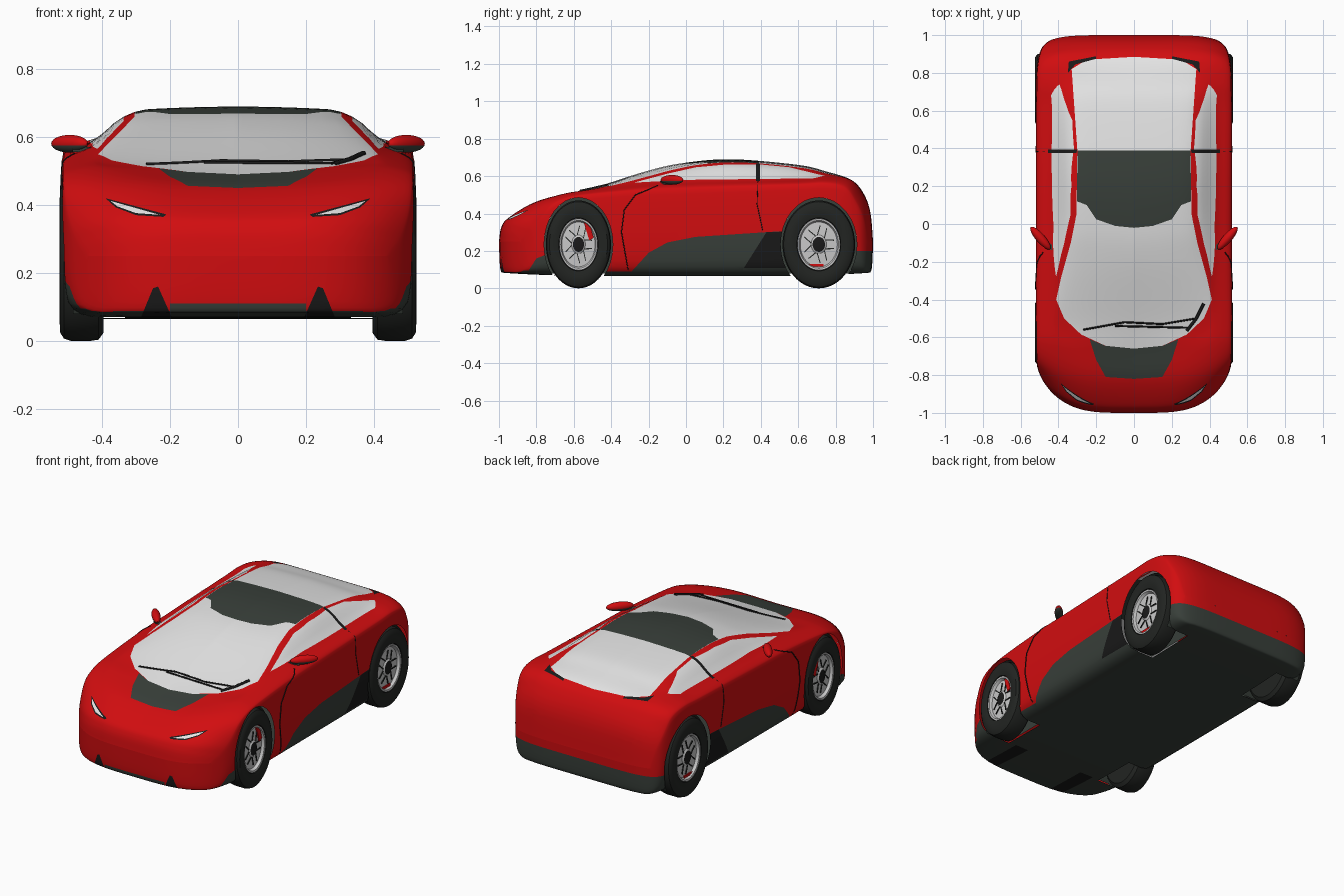
import bpy, bmesh, math
from mathutils import Vector, Matrix
from mathutils.bvhtree import BVHTree

cube = bpy.data.objects.get("Cube")
if cube:
    bpy.data.objects.remove(cube)

COLOURS = {"red_paint": (.64, .004, .005), "dark_trim": (.04, .05, .042), "glass": (.78, .78, .78),
           "black": (.01, .01, .01), "tyre_rubber": (.016, .018, .016), "silver": (.58, .58, .58)}
MATS = []
for mat_name, rgb in COLOURS.items():
    m = bpy.data.materials.new(mat_name)
    m.use_nodes = True
    m.diffuse_color = (*rgb, 1)
    m.node_tree.nodes["Principled BSDF"].inputs["Base Color"].default_value = (*rgb, 1)
    MATS.append(m)
RED, TRIM, GLASS, BLACK, TYRE, SILVER = range(len(MATS))
SIDES = {"left": 1, "right": -1}


def finish(name, bm, angle=35):
    """Turn a bmesh into a smooth-shaded object with sharp edges kept."""
    me = bpy.data.meshes.new(name)
    bm.to_mesh(me)
    bm.free()
    for mat in MATS:
        me.materials.append(mat)
    ob = bpy.data.objects.new(name, me)
    bpy.context.collection.objects.link(ob)
    bpy.ops.object.select_all(action='DESELECT')
    ob.select_set(True)
    bpy.context.view_layer.objects.active = ob
    bpy.ops.object.shade_smooth_by_angle(angle=math.radians(angle))


def catmull(a, b, c, d, t):
    return [.5 * (2*q + (r-p)*t + (2*p-5*q+4*r-s)*t*t + (3*q-p-3*r+s)*t**3)
            for p, q, r, s in zip(a, b, c, d)]


def chaikin(pts):
    out = [pts[0]]
    for p, q in zip(pts, pts[1:]):
        out += [p.lerp(q, .25), p.lerp(q, .75)]
    return out + [pts[-1]]


# Body stations: y, shoulder z, belt z, roof edge x, roof edge z, centre z
TIP = .25
STATIONS = [
    (-1, TIP, TIP, .25, TIP, TIP),
    (-.988, .28, .31, .25, .325, .325),
    (-.95, .33, .37, .25, .38, .375),
    (-.82, .42, .455, .29, .46, .45),
    (-.66, .47, .505, .34, .505, .49),
    (-.5, .495, .53, .4, .53, .535),
    (-.2, .515, .563, .365, .605, .63),
    (0, .52, .573, .335, .652, .672),
    (.25, .53, .58, .325, .678, .69),
    (.6, .545, .585, .335, .65, .66),
    (.75, .55, .592, .34, .615, .625),
    (.88, .52, .572, .33, .582, .582),
    (.945, .45, .5, .32, .51, .515),
    (.985, .37, .4, .3, .41, .41),
    (1, TIP, TIP, .3, TIP, TIP)]


def section(station):
    """Closed ring across the car; floor and width follow the distance from the middle."""
    y, shoulder, belt, roof_x, roof, crown = station
    t = min(abs(y), 1)
    floor = .065 + .02*t**4 + (TIP-.085)*t**300
    w = .52 - .04*t**12 - .04*t**100
    half = [(0, floor), (.32, floor), (w-.03, floor), (w, floor + .3*(shoulder-floor)), (w, shoulder),
            (w-.015, (shoulder+belt)/2), (w-.09, belt), (roof_x, roof),
            (.55*roof_x, crown - .3*(crown-roof)), (0, crown)]
    half = chaikin(chaikin([Vector(p) for p in half]))
    front = .22 * max(0, (-.6-y) / .4) ** 1.5
    rear = .07 * max(0, (y-.8) / .2)
    ring = half + [Vector((-p.x, p.y)) for p in half[-2:0:-1]]
    return [(p.x, y + front*(p.x/.52)**4 - rear*(p.x/.52)**6, p.y) for p in ring]


STEPS = 6
body = bmesh.new()
rings = []
for i in range(len(STATIONS) - 1):
    around = [STATIONS[min(max(n, 0), len(STATIONS)-1)] for n in range(i-1, i+3)]
    for k in range(STEPS):
        rings.append([body.verts.new(p) for p in section(catmull(*around, k/STEPS))])
rings.append([body.verts.new(p) for p in section(STATIONS[-1])])
for r, s in zip(rings, rings[1:]):
    for j in range(len(r)):
        body.faces.new((r[j-1], r[j], s[j], s[j-1]))
bmesh.ops.recalc_face_normals(body, faces=body.faces[:])
surface = BVHTree.FromBMesh(body)
for f in body.faces:
    f.normal_update()
    if f.normal.z < -.6:
        f.material_index = TRIM


def inside(u, v, poly):
    hit = False
    for (a, b), (c, d) in zip(poly, poly[1:] + poly[:1]):
        if (b > v) != (d > v) and u < (c-a)*(v-b)/(d-b) + a:
            hit = not hit
    return hit


def paint(poly, axis, mat, test):
    """Cut an outline projected along an axis into the body, then colour (or remove) what lies inside."""
    i, j = [n for n in range(3) if n != axis]
    for p, q in zip(poly, poly[1:] + poly[:1]):
        lo = [min(p[n], q[n]) for n in (0, 1)]
        hi = [max(p[n], q[n]) for n in (0, 1)]
        geom = set()
        for f in body.faces:
            co = f.verts[0].co
            if not (lo[0]-.2 < co[i] < hi[0]+.2 and lo[1]-.2 < co[j] < hi[1]+.2):
                continue
            us, vs = [v.co[i] for v in f.verts], [v.co[j] for v in f.verts]
            if max(us) >= lo[0] and min(us) <= hi[0] and max(vs) >= lo[1] and min(vs) <= hi[1]:
                geom.update([f], f.edges, f.verts)
        co, no = Vector(), Vector()
        co[i], co[j] = p
        no[i], no[j] = p[1]-q[1], q[0]-p[0]
        if geom:
            bmesh.ops.bisect_plane(body, geom=list(geom), dist=1e-5, plane_co=co, plane_no=no.normalized())
    found = []
    for f in body.faces:
        c = f.calc_center_median()
        if test(c) and inside(c[i], c[j], poly):
            found.append(f)
    if mat is None:
        bmesh.ops.delete(body, geom=found, context='FACES')
    for f in found if mat is not None else []:
        f.material_index = mat


def both(half):
    return half + [(-x, y) for x, y in reversed(half) if x]


def top(c): return c.z > .4
def flank(c): return abs(c.x) > .3
def nose(c): return c.y < -.6
def tail(c): return c.y > .8


# Glasshouse
paint(both([(0, -.66), (.15, -.645), (.28, -.585), (.37, -.5), (.412, -.4), (.385, -.28), (.335, -.1),
            (.305, .05), (.3, .39), (.33, .82), (.25, .87), (0, .885)]), 2, GLASS, top)
paint(both([(0, -.02), (.1, -.01), (.2, .025), (.25, .1), (.301, .12), (.3, .39), (0, .39)]), 2, TRIM, top)
paint(both([(0, -.82), (.15, -.81), (.2, -.72), (.235, -.61), (.15, -.645), (0, -.66)]), 2, TRIM, top)
paint([(-.28, .565), (-.1, .613), (.05, .647), (.2, .661), (.4, .662), (.55, .648), (.74, .602),
       (.68, .588), (0, .58)], 0, GLASS, flank)
paint([(.375, .575), (.375, .668), (.395, .668), (.395, .575)], 0, BLACK, flank)

# Sills, side intakes and bumpers
paint([(-.32, 0), (-.3, .08), (-.2, .19), (-.1, .245), (.05, .275), (.5, .305), (.56, .3), (.56, 0)],
      0, TRIM, flank)
paint([(.31, .11), (.43, .3), (.56, .305), (.56, .11)], 0, BLACK, flank)
paint([(-.87, .05), (-.8, .16), (-.7, .2), (-.7, .05)], 0, TRIM, flank)
paint([(.85, 0), (.85, .2), (1.1, .2), (1.1, 0)], 0, TRIM, tail)
paint(both([(0, 0), (.2, 0), (.2, .11), (0, .11)]), 1, TRIM, nose)

# Bumper fins, headlights and rear window corners
for s in SIDES.values():
    paint([(s*.195, .07), (s*.235, .16), (s*.25, .155), (s*.285, .07)], 1, BLACK, nose)
    paint([(s*.39, .42), (s*.21, .372), (s*.22, .365), (s*.3, .37), (s*.36, .393)], 1, BLACK, nose)
    paint([(s*.375, .412), (s*.23, .371), (s*.3, .376), (s*.355, .396)], 1, GLASS, nose)
    paint([(s*.35, .8), (s*.345, .86), (s*.2, .888), (s*.2, .875), (s*.31, .845)], 2, BLACK, top)

# Wheels are ovals: centre y and half-length along y; the arch is a little larger
WHEELS = {"front": (-.575, .174), "rear": (.71, .194)}
AXLE = .235
ARCH = .25
for cy, ry in WHEELS.values():
    turn = [math.tau * k / 32 for k in range(32)]
    paint([(cy + (ry+.01)*math.cos(t), AXLE + ARCH*math.sin(t)) for t in turn], 0, None,
          lambda c: abs(c.x) > .33 and c.z < .5)
finish("body_shell", body, 40)


def lathe(name, profile, mats, cy, squash, side, clip=False):
    """Revolve (x, radius) points about the axle, squashed along y."""
    bm = bmesh.new()
    n = 48
    turn = [math.tau * k / n for k in range(n)]
    loops = [[bm.verts.new((side*x, cy + r*squash*math.cos(t), AXLE + r*math.sin(t))) for t in turn]
             for x, r in profile]
    for a, b, mat in zip(loops, loops[1:], mats):
        for k in range(n):
            bm.faces.new((a[k-1], a[k], b[k], b[k-1])).material_index = mat
    bmesh.ops.remove_doubles(bm, verts=bm.verts[:], dist=1e-5)
    if clip:
        bmesh.ops.bisect_plane(bm, geom=bm.verts[:] + bm.edges[:] + bm.faces[:], plane_co=(0, 0, .08),
                               plane_no=(0, 0, 1), clear_inner=True)
    bmesh.ops.recalc_face_normals(bm, faces=bm.faces[:])
    finish(name, bm)


def add_box(bm, matrix, size, mat):
    made = bmesh.ops.create_cube(bm, size=1, matrix=matrix @ Matrix.Diagonal((*size, 1)))
    for f in {f for v in made["verts"] for f in v.link_faces}:
        f.material_index = mat


WELL = [(.33, 0), (.33, ARCH), (.485, ARCH)]
TREAD = [(.395, 0), (.395, .21), (.41, .231), (.435, AXLE), (.49, AXLE), (.512, .228), (.523, .21),
         (.525, .17), (.518, .142), (.49, .138)]
DISH = [(.49, .14), (.515, .138), (.513, .128), (.497, .12), (.5, .05), (.508, .04), (.51, .032), (.511, 0)]

for label, side in SIDES.items():
    for end, (cy, ry) in WHEELS.items():
        tag = f"{end}_{label}"
        squash = ry / AXLE
        lathe(f"wheel_well_{tag}", WELL, [TRIM]*2, cy, (ry+.01)/ARCH, side, True)
        lathe(f"tyre_{tag}", TREAD, [TYRE]*9, cy, squash, side)
        lathe(f"rim_{tag}", DISH, [SILVER]*5 + [BLACK]*2, cy, squash, side)
        # Star of slots between the spokes, and the brake caliper
        bm = bmesh.new()
        hub = Matrix.Translation((side*.5, cy, AXLE)) @ Matrix.Diagonal((1, squash, 1, 1))
        for k in range(10):
            lean = Matrix.Rotation(.35 if k % 2 else -.35, 4, 'X')
            add_box(bm, hub @ Matrix.Rotation(math.pi*k/5, 4, 'X') @ Matrix.Translation((0, 0, .075)) @ lean,
                    (.008, .006, .055), TYRE)
        if end == "front":
            add_box(bm, hub @ Matrix.Translation((0, .075, .075)) @ Matrix.Rotation(.4, 4, 'X'),
                    (.012, .035, .1), RED)
        else:
            add_box(bm, hub @ Matrix.Translation((0, -.02, -.112)), (.008, .1, .014), RED)
        finish(f"spokes_and_caliper_{tag}", bm)

    # Door mirror: red cap over a dark base, with a stalk
    bm = bmesh.new()
    bmesh.ops.create_uvsphere(bm, u_segments=24, v_segments=14, radius=1, matrix=Matrix.Translation(
        (side*.495, -.075, .58)) @ Matrix.Rotation(side*.85, 4, 'Z') @ Matrix.Diagonal((.078, .024, .026, 1)))
    for f in bm.faces:
        f.material_index = RED if f.calc_center_median().z > .572 else TRIM
    add_box(bm, Matrix.Translation((side*.45, -.115, .563)) @ Matrix.Rotation(side*.5, 4, 'Z'),
            (.07, .025, .014), TRIM)
    finish(f"door_mirror_{label}", bm)


def surface_line(name, points, side, radius):
    """Thin black line laid on the body: seen from a side, or from the top when side is 0."""
    pts = [Vector(p) for p in points]
    path = [p.lerp(q, k/STEPS) for p, q in zip(pts, pts[1:]) for k in range(STEPS)] + pts[-1:]
    aim = Vector((-side, 0, 0)) if side else Vector((0, 0, -1))
    hits = []
    for p in path:
        start = Vector((side, p.x, p.y)) if side else Vector((p.x, p.y, 1))
        hit = surface.ray_cast(start, aim)[0]
        if hit:
            hits.append(hit - aim*radius*.3)
    cu = bpy.data.curves.new(name, 'CURVE')
    cu.dimensions = '3D'
    cu.bevel_depth = radius
    cu.bevel_resolution = 1
    sp = cu.splines.new('POLY')
    sp.points.add(len(hits) - 1)
    for pt, h in zip(sp.points, hits):
        pt.co = (*h, 1)
    cu.materials.append(MATS[BLACK])
    bpy.context.collection.objects.link(bpy.data.objects.new(name, cu))


# Door seams and windscreen wipers
for label, side in SIDES.items():
    surface_line(f"door_front_seam_{label}", [(-.31, .1), (-.345, .3), (-.33, .42), (-.27, .5), (-.15, .55)],
                 side, .003)
    surface_line(f"door_rear_seam_{label}", [(.385, .57), (.38, .45), (.41, .31)], side, .002)
surface_line("wiper_long", [(-.27, -.56), (-.05, -.52), (.15, -.53), (.33, -.5)], 0, .005)
surface_line("wiper_short", [(-.1, -.54), (.1, -.545), (.3, -.55)], 0, .005)
surface_line("wiper_arm", [(.28, -.565), (.33, -.5), (.37, -.42)], 0, .008)
